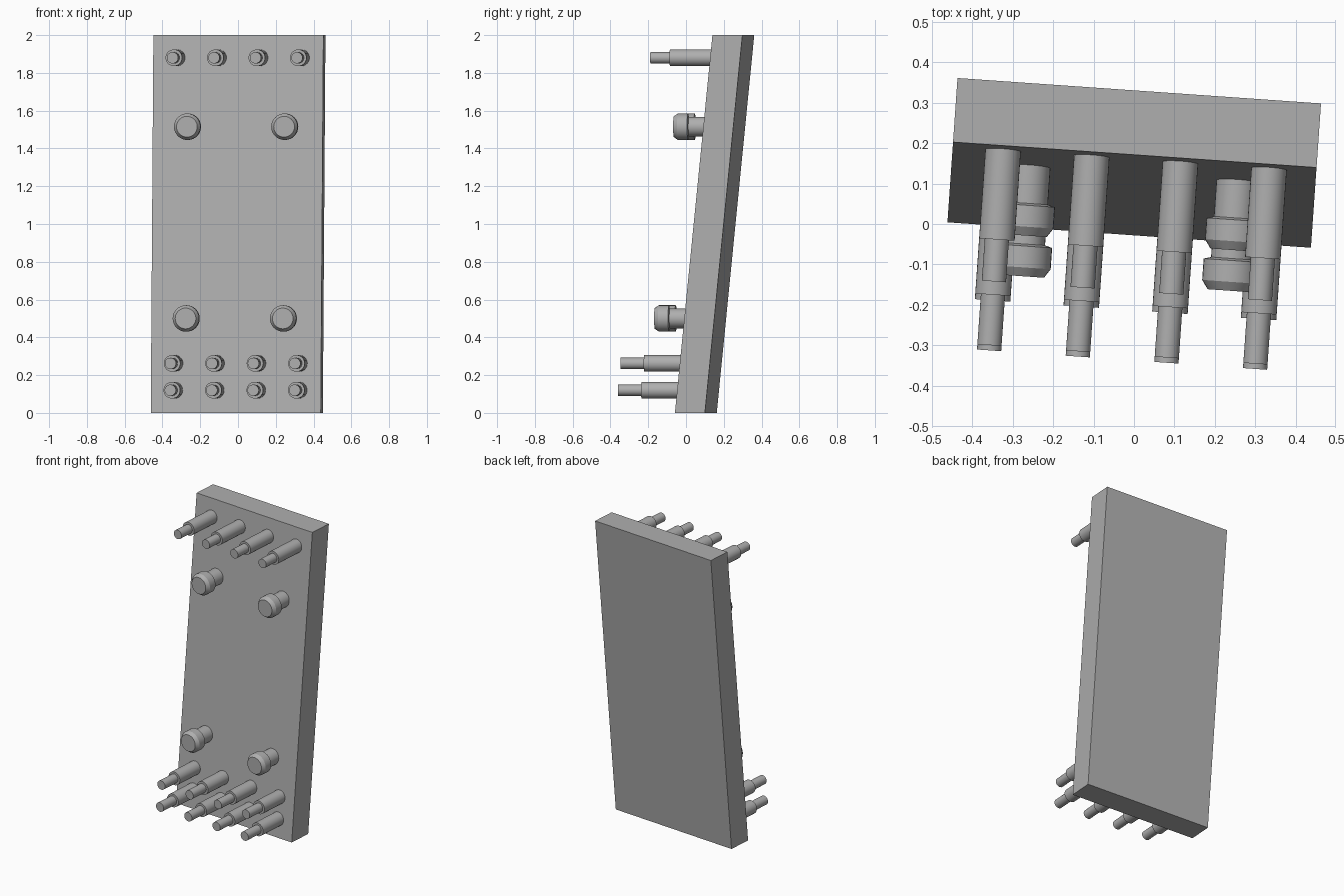
import bpy, bmesh
from math import cos, sin, pi, radians
from mathutils import Matrix

if "Cube" in bpy.data.objects:
    bpy.data.objects.remove(bpy.data.objects["Cube"])

YAW = Matrix.Rotation(radians(-4), 4, 'Z')
CX = -0.010          # panel centre in the yawed frame
LEAN = 0.0995        # y shift per unit of height

# mid grey for every part
GREY = bpy.data.materials.new("grey")
GREY.diffuse_color = (0.427, 0.427, 0.427, 1)
GREY.use_nodes = True
GREY.node_tree.nodes["Principled BSDF"].inputs["Base Color"].default_value = GREY.diffuse_color


def face_y(z):
    return -0.028 + LEAN * z


def finish(bm, name, smooth=False):
    bmesh.ops.recalc_face_normals(bm, faces=bm.faces)
    bm.transform(YAW)
    me = bpy.data.meshes.new(name)
    bm.to_mesh(me)
    bm.free()
    me.materials.append(GREY)
    ob = bpy.data.objects.new(name, me)
    bpy.context.collection.objects.link(ob)
    if smooth:
        bpy.ops.object.select_all(action='DESELECT')
        ob.select_set(True)
        bpy.context.view_layer.objects.active = ob
        bpy.ops.object.shade_smooth_by_angle(angle=radians(30))
    return ob


def lathe(name, x, z, profile, n=32):
    """Turned part along y; profile is a list of (y, radius), capped at both ends."""
    bm = bmesh.new()
    rings = [[bm.verts.new((x + r * cos(2 * pi * i / n), y, z + r * sin(2 * pi * i / n)))
              for i in range(n)] for y, r in profile]
    for a, b in zip(rings, rings[1:]):
        for i in range(n):
            j = (i + 1) % n
            bm.faces.new((a[i], a[j], b[j], b[i]))
    bm.faces.new(rings[0])
    bm.faces.new(rings[-1])
    return finish(bm, name, True)


# leaning panel: a box sheared back with height
bm = bmesh.new()
bmesh.ops.create_cube(bm, size=1)
for v in bm.verts:
    z = (v.co.z + 0.5) * 2
    v.co = (CX + v.co.x * 0.902, face_y(z) + (v.co.y + 0.5) * 0.159, z)
finish(bm, "panel")

# three rows of stepped pins: height, step y, tip y
for row, (z, step, tip) in enumerate([(0.12, -0.213, -0.337),
                                      (0.262, -0.199, -0.324),
                                      (1.88, -0.062, -0.166)]):
    for k in range(4):
        lathe(f"pin_{row}_{k}", CX + 0.004 + (k - 1.5) * 0.22, z,
              [(face_y(z) + 0.03, 0.044), (step, 0.044), (step, 0.03), (tip, 0.03)])

# four headed studs: thin stem, wider head with a chamfered end
for z in (0.5, 1.515):
    tip = face_y(z) - 0.170
    for side, s in (("left", -1), ("right", 1)):
        lathe(f"stud_{side}", CX + s * 0.258, z,
              [(face_y(z) + 0.03, 0.052), (tip + 0.08, 0.052), (tip + 0.075, 0.07),
               (tip + 0.022, 0.07), (tip, 0.055)])
